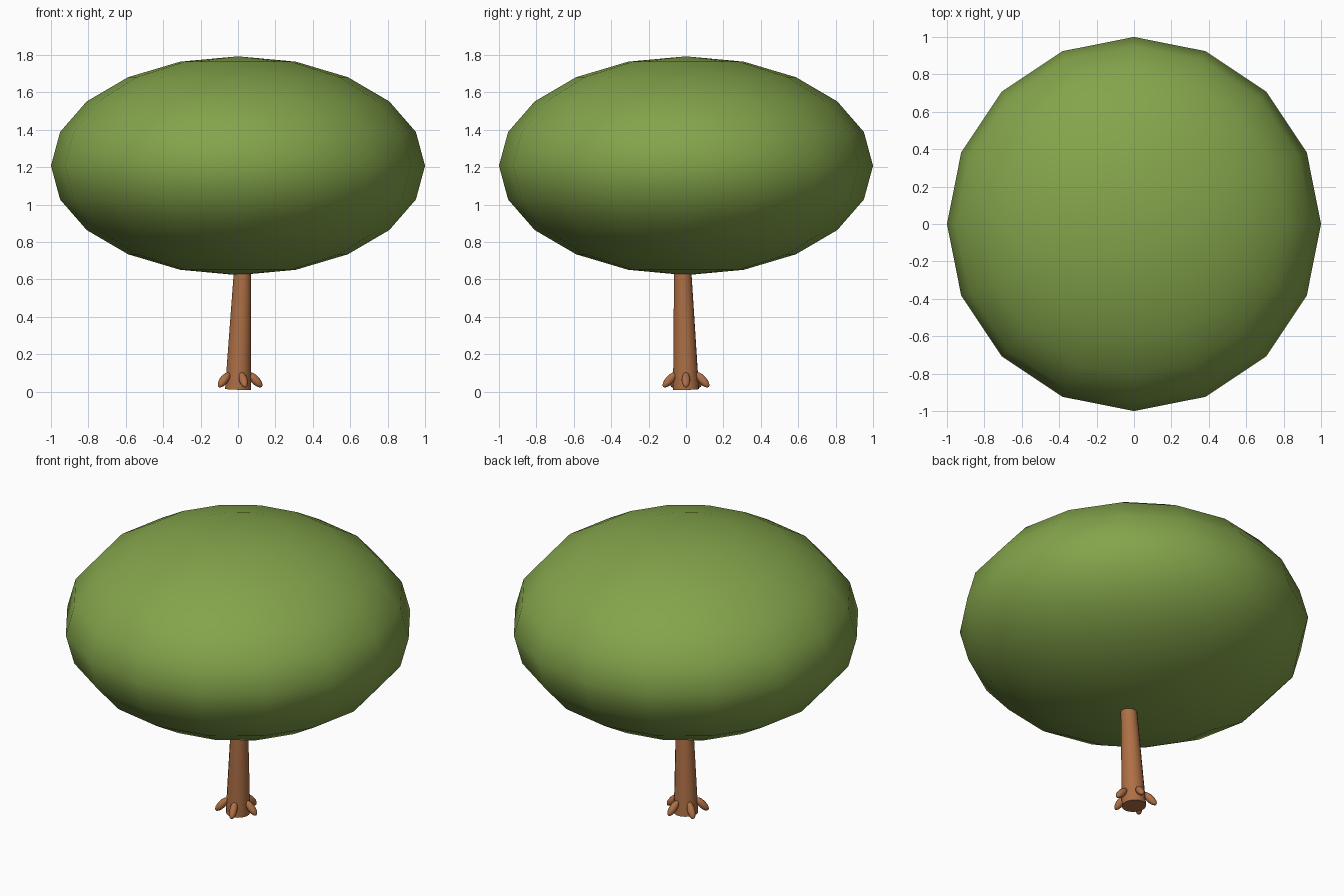
import bpy
from math import pi, sin, cos, radians
from mathutils import Vector

cube = bpy.data.objects.get("Cube")
if cube:
    bpy.data.objects.remove(cube, do_unlink=True)


def material(name, colour):
    m = bpy.data.materials.new(name)
    m.use_nodes = True
    m.diffuse_color = colour
    m.node_tree.nodes["Principled BSDF"].inputs["Base Color"].default_value = colour
    return m


leaf_green = material("leaf green", (0.23, 0.37, 0.07, 1))
bark_brown = material("bark brown", (0.42, 0.16, 0.06, 1))


def finish(name, mat, angle):
    ob = bpy.context.object
    ob.name = name
    ob.data.materials.append(mat)
    bpy.ops.object.shade_smooth_by_angle(angle=radians(angle))
    return ob


def aim(direction):
    return direction.to_track_quat('Z', 'Y').to_euler()


# Flattened crown
bpy.ops.mesh.primitive_uv_sphere_add(segments=16, ring_count=10, radius=1,
                                     location=(0, 0, 1.208))
bpy.context.object.scale.z = 0.585
finish("crown", leaf_green, 60)

# Slightly leaning, tapered trunk
base, top = Vector((0, 0, 0.012)), Vector((0.03, -0.022, 0.8))
bpy.ops.mesh.primitive_cone_add(vertices=16, radius1=0.07, radius2=0.041,
                                depth=(top - base).length,
                                location=(base + top) / 2, rotation=aim(top - base))
finish("trunk", bark_brown, 40)

# Five stubby roots around the foot
for i in range(5):
    a = i * 2 * pi / 5
    out = Vector((cos(a), sin(a), 0))
    bpy.ops.mesh.primitive_uv_sphere_add(segments=12, ring_count=8, radius=1,
                                         location=out * 0.092 + Vector((0, 0, 0.063)),
                                         rotation=aim(out * 0.75 - Vector((0, 0, 0.8))))
    bpy.context.object.scale = (0.023, 0.023, 0.052)
    finish(f"root_{i + 1}", bark_brown, 60)
